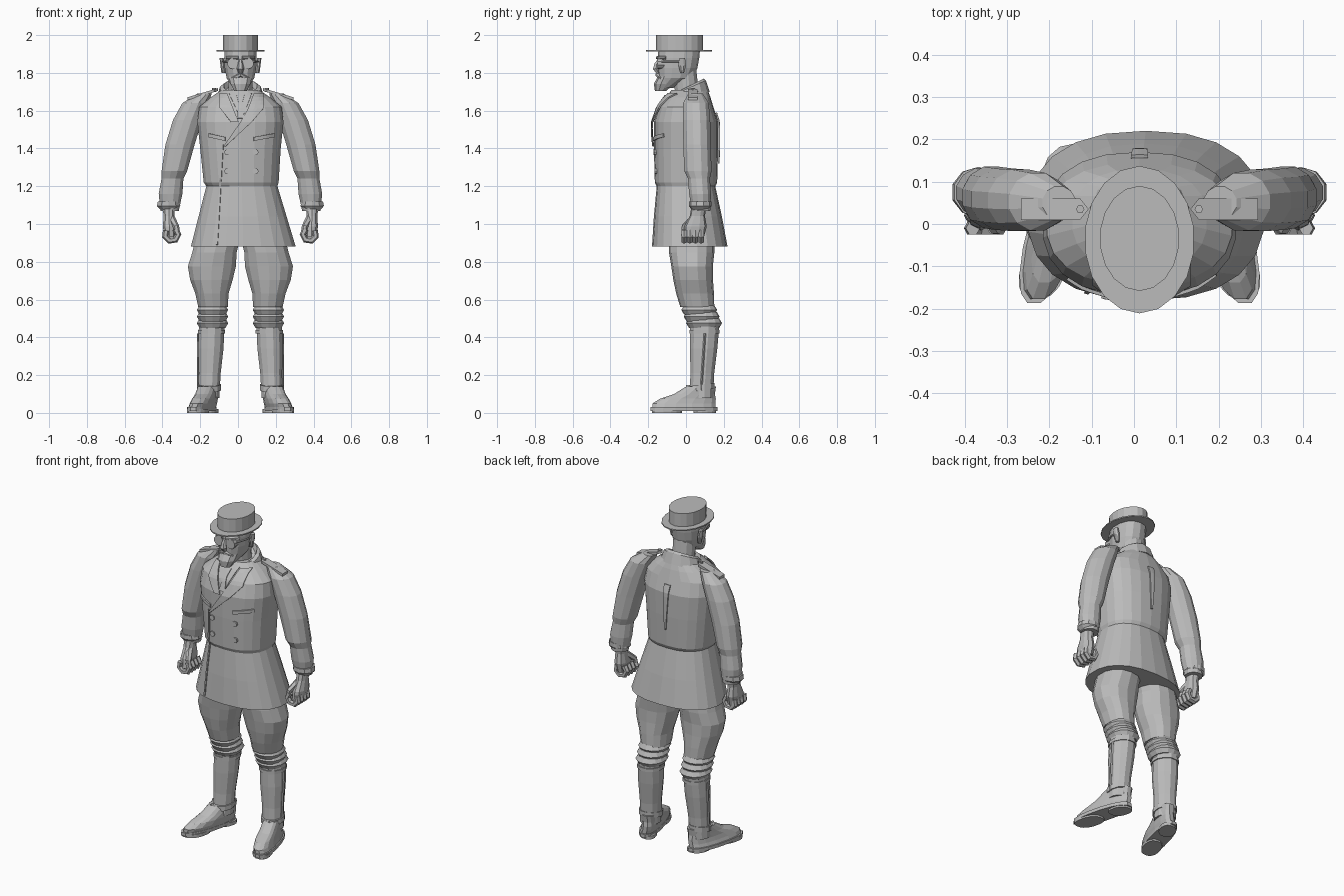
import bpy, bmesh
from math import sin, cos, pi, copysign
from mathutils import Vector
from mathutils.bvhtree import BVHTree

cube = bpy.data.objects.get("Cube")
if cube:
    bpy.data.objects.remove(cube, do_unlink=True)

CENTRE_X = 0.013  # the figure's own centre line
GREY = (0.5, 0.5, 0.5, 1)
grey = bpy.data.materials.new("plain_grey")
grey.use_nodes = True
grey.diffuse_color = GREY
grey.node_tree.nodes["Principled BSDF"].inputs["Base Color"].default_value = GREY


def make(name, verts, faces, pair=False, thickness=0):
    """Mesh object; with pair, a right part and its mirrored left part."""
    for side in (("right_", "left_") if pair else ("",)):
        bm = bmesh.new()
        sign = -1 if side == "left_" else 1
        points = [bm.verts.new((sign * x, y, z)) for x, y, z in verts]
        for face in faces:
            bm.faces.new([points[i] for i in face])
        bmesh.ops.recalc_face_normals(bm, faces=bm.faces)
        mesh = bpy.data.meshes.new(side + name)
        bm.to_mesh(mesh)
        bm.free()
        mesh.materials.append(grey)
        part = bpy.data.objects.new(side + name, mesh)
        part.location.x = CENTRE_X
        bpy.context.collection.objects.link(part)
        if thickness:
            solid = part.modifiers.new("thickness", "SOLIDIFY")
            solid.thickness, solid.offset = thickness, 0
    return part


def sample(values, t):
    """Value at t of a constant or of an evenly spaced list."""
    if not isinstance(values, (tuple, list)):
        return values
    place = t * (len(values) - 1)
    low = min(int(place), len(values) - 2)
    return values[low] + (values[low + 1] - values[low]) * (place - low)


def rows_of(*channels):
    """Sample every channel as often as the longest list needs."""
    count = max(len(c) for c in channels if isinstance(c, (tuple, list)))
    return [[sample(c, row / (count - 1)) for c in channels] for row in range(count)]


def skin(count, sides):
    """Side quads and end caps for a stack of rings."""
    faces = []
    for row in range(count - 1):
        for i in range(sides):
            a, b = row * sides + i, row * sides + (i + 1) % sides
            faces.append((a, b, b + sides, a + sides))
    return faces + [range(sides), range((count - 1) * sides, count * sides)]


def loft(name, z, wide, deep, x=0, y=0, tilt=0, turn=0, sides=12, power=1, pair=False):
    """Stacked flat ellipses; tilt raises the back, turn shears the front outward."""
    rows = rows_of(x, y, z, wide, deep, tilt)
    verts = []
    for cx, cy, cz, rx, ry, lift in rows:
        for i in range(sides):
            angle = 2 * pi * (i + 0.5) / sides
            c, s = [copysign(abs(v) ** power, v) for v in (cos(angle), sin(angle))]
            verts.append((cx + rx * c + turn * ry * s, cy + ry * s, cz + lift * s))
    return make(name, verts, skin(len(rows), sides), pair)


def tube(name, x, y, z, radius, sides=6, pair=False):
    """Round tube along a path."""
    rows = rows_of(x, y, z, radius)
    path = [Vector(row[:3]) for row in rows]
    verts = []
    for k, point in enumerate(path):
        along = path[min(k + 1, len(path) - 1)] - path[max(k - 1, 0)]
        across = along.cross(Vector((1, 0, 0) if abs(along.y) > along.length * 0.9 else (0, 1, 0)))
        across.normalize()
        up = along.normalized().cross(across)
        for i in range(sides):
            angle = 2 * pi * i / sides
            verts.append(point + rows[k][3] * (across * cos(angle) + up * sin(angle)))
    make(name, verts, skin(len(path), sides), pair)


# Jacket body, from flared skirt to shoulders
jacket = loft("jacket", z=(.88, 1.04, 1.2, 1.22, 1.4, 1.54, 1.62, 1.67, 1.71),
              wide=(.28, .235, .19, .2, .215, .23, .22, .16, .1),
              deep=(.2, .18, .155, .165, .17, .17, .145, .12, .095),
              x=(.015, 0, 0), y=(.02, 0, 0, 0, .02), sides=22, power=.85)
jacket_tree = BVHTree.FromPolygons([v.co for v in jacket.data.vertices],
                                   [p.vertices[:] for p in jacket.data.polygons])


def on_jacket(x, z, lift, facing):
    """Point just above the jacket's front (facing -1) or back (1)."""
    hit = jacket_tree.ray_cast(Vector((x, facing, z)), Vector((0, -facing, 0)))[0]
    return x, (hit.y if hit else 0) + facing * lift, z


def strip(name, start, end, z, slant=0, lift=.006, facing=-1):
    """Thin plate wrapped on the jacket between two edges."""
    steps, cuts = 12, 5
    verts, faces = [], []
    for row in range(steps + 1):
        a, b, height = [sample(c, row / steps) for c in (start, end, z)]
        for k in range(cuts + 1):
            across = k / cuts
            verts.append(on_jacket(a + (b - a) * across, height + slant * across, lift, facing))
            if row and k:
                i = len(verts) - 1
                faces.append((i, i - 1, i - cuts - 2, i - cuts - 1))
    make(name, verts, faces, thickness=.008)


# Shirt, tie, lapels, overlap edge, pockets and back pleat
strip("shirt", start=(-.06, 0), end=(.06, .01), z=(1.69, 1.56), lift=.002)
strip("tie", start=(-.02, -.01, -.02), end=(.02, .01, .02), z=(1.68, 1.64, 1.56), lift=.008)
strip("left_lapel", start=(.07, .04, 0, -.09), end=(.12, .12, .06, -.08),
      z=(1.69, 1.61, 1.54, 1.41), lift=.012)
strip("right_lapel", start=(-.07, -.04, -.01), end=(-.11, -.11, -.05), z=(1.69, 1.54), lift=.01)
strip("overlap_edge", start=(-.1, -.13), end=(-.09, -.12), z=(1.42, .89), lift=.002)
strip("right_pocket_flap", start=-.17, end=-.08, z=(1.48, 1.46), slant=-.02)
strip("left_pocket_flap", start=.07, end=.18, z=(1.46, 1.44), slant=.02)
strip("back_pleat", start=(-.02, 0), end=(.02, .01), z=(1.59, 1.32), facing=1)

# Two rows of buttons
for x in (-.07, .08):
    for z in (1.28, 1.38):
        surface_y = on_jacket(x, z, 0, -1)[1]
        tube("button", x, (surface_y + .01, surface_y - .008), z, radius=.016, sides=8)

# Collar and neck
loft("collar", z=(1.66, 1.72, 1.73, 1.7), wide=(.13, .11, .09, .08),
     deep=(.11, .09, .08, .07), y=.015, tilt=.04, sides=14)
loft("neck", z=(1.65, 1.83), wide=.065, deep=.065, y=(.01, -.01))

# Head with beard and face parts
loft("head", z=(1.72, 1.93), wide=(.04, .075, .085, .088, .085),
     deep=(.04, .09, .105, .11, .11), y=(-.11, -.055, -.045, -.04, -.035), sides=14, power=.9)
loft("beard", z=(1.705, 1.78), wide=(.035, .055, .065), deep=(.03, .055, .05),
     y=(-.135, -.115, -.1), sides=10)
tube("moustache", x=(-.045, -.02, 0, .02, .045), y=(-.13, -.15, -.13),
     z=(1.77, 1.79, 1.77), radius=(.008, .013, .008))
tube("nose", x=0, y=(-.14, -.155, -.158, -.145), z=(1.87, 1.8), radius=(.01, .014, .02, .012))
tube("brow", x=(-.01, -.045, -.07), y=(-.15, -.14, -.105), z=1.88, radius=.01, pair=True)
tube("lens", x=-.04, y=(-.11, -.15), z=1.85, radius=.03, sides=10, pair=True)
tube("glasses_arm", x=(-.07, -.09, -.095), y=(-.13, -.01), z=1.86, radius=.005, pair=True)
loft("ear", z=(1.8, 1.88), wide=.012, deep=(.01, .022, .016), x=(-.09, -.1), y=-.02,
     sides=8, pair=True)

# Straw hat
loft("hat_brim", z=(1.914, 1.921), wide=.13, deep=.174, y=-.037, sides=18)
loft("hat_crown", z=(1.915, 2), wide=.094, deep=.124, y=-.034, sides=18)

# Sleeves and cuffs
loft("sleeve", z=(1.69, 1.64, 1.55, 1.42, 1.28, 1.24, 1.16, 1.07),
     wide=(.04, .07, .08, .08, .07, .06, .065, .05),
     deep=(.04, .07, .075, .075, .075, .06, .06, .05),
     x=(-.19, -.24, -.28, -.32, -.35, -.36, -.37, -.375), y=(.05, .06, .08), pair=True)
loft("cuff", z=(1.12, 1.07), wide=(.06, .065, .04), deep=(.06, .06, .04), x=-.38, y=.075,
     sides=10, pair=True)

# Shoulder straps lying along the slope of the shoulders
outline = [(-.28, .01), (-.28, .06), (-.14, .06), (-.12, .035), (-.14, .01)]
make("shoulder_strap", [(x, y, 1.74 + x * .3 + rise) for rise in (0, .015) for x, y in outline],
     skin(2, len(outline)), pair=True)
tube("strap_button", x=-.14, y=.035, z=(1.7, 1.72), radius=.01, pair=True)

# Clenched hands with curled fingers
loft("palm", z=(1.1, .93), wide=(.035, .03, .035, .03), deep=(.04, .04, .06, .055),
     x=(-.38, -.375), y=(.07, .04), sides=10, power=.85, pair=True)
bend = [pi * (.8 + .3 * joint) for joint in range(6)]
for finger in range(4):
    tube("finger", x=[-.365 + .035 * cos(a) for a in bend], y=-.01 + .03 * finger,
         z=[.945 + .035 * sin(a) for a in bend], radius=.017, pair=True)
tube("thumb", x=(-.365, -.34, -.33), y=(.04, -.01, -.015), z=(1.03, .94), radius=(.02, .012),
     pair=True)

# Riding breeches with gathered folds at the knee
loft("breeches_leg", z=(.92, .56), wide=(.12, .12, .13, .115, .09, .08),
     deep=(.12, .12, .11, .105, .1, .09), x=(-.12, -.15, -.155, -.145),
     y=(.03, .03, .04, .06), sides=14, power=.9, pair=True)
for fold in range(3):
    top = .57 - .035 * fold
    loft("knee_fold", z=(top, top - .05), wide=(.07, .085, .07), deep=(.08, .095, .08),
         x=-.148, y=.07 + .013 * fold, sides=14, power=.9, pair=True)

# Gaiters with side seam and ankle strap
loft("gaiter", z=(.47, .08), wide=(.07, .07, .06, .058), deep=(.08, .075, .065, .065),
     x=(-.152, -.168), y=(.1, .08), pair=True)
loft("gaiter_top", z=(.42, .44), wide=.075, deep=.083, x=-.153, y=.098, pair=True)
tube("gaiter_seam", x=-.225, y=(.1, .08), z=(.42, .12), radius=.006, sides=4, pair=True)
loft("ankle_strap", z=(.12, .15), wide=.065, deep=.073, x=-.167, y=.08, tilt=.01, pair=True)
tube("ankle_buckle", x=-.195, y=(.02, 0), z=.13, radius=.017, sides=4, pair=True)

# Shoes with toes turned out, on sole, heel and tread
TURN = -.25
for name, z, wide, deep, x, y in (
        ("shoe", (.02, .05, .075, .1, .14), (.056, .05), (.17, .17, .15, .11, .08),
         (-.205, -.17), (-.01, -.01, .01, .045, .08)),
        ("sole", (.01, .03), .06, .18, -.205, -.01),
        ("heel", (0, .02), .05, .06, -.17, .1),
        ("front_tread", (0, .02), .055, .08, -.225, -.1)):
    loft(name, z, wide, deep, x, y, turn=-TURN, sides=16, power=.85, pair=True)
